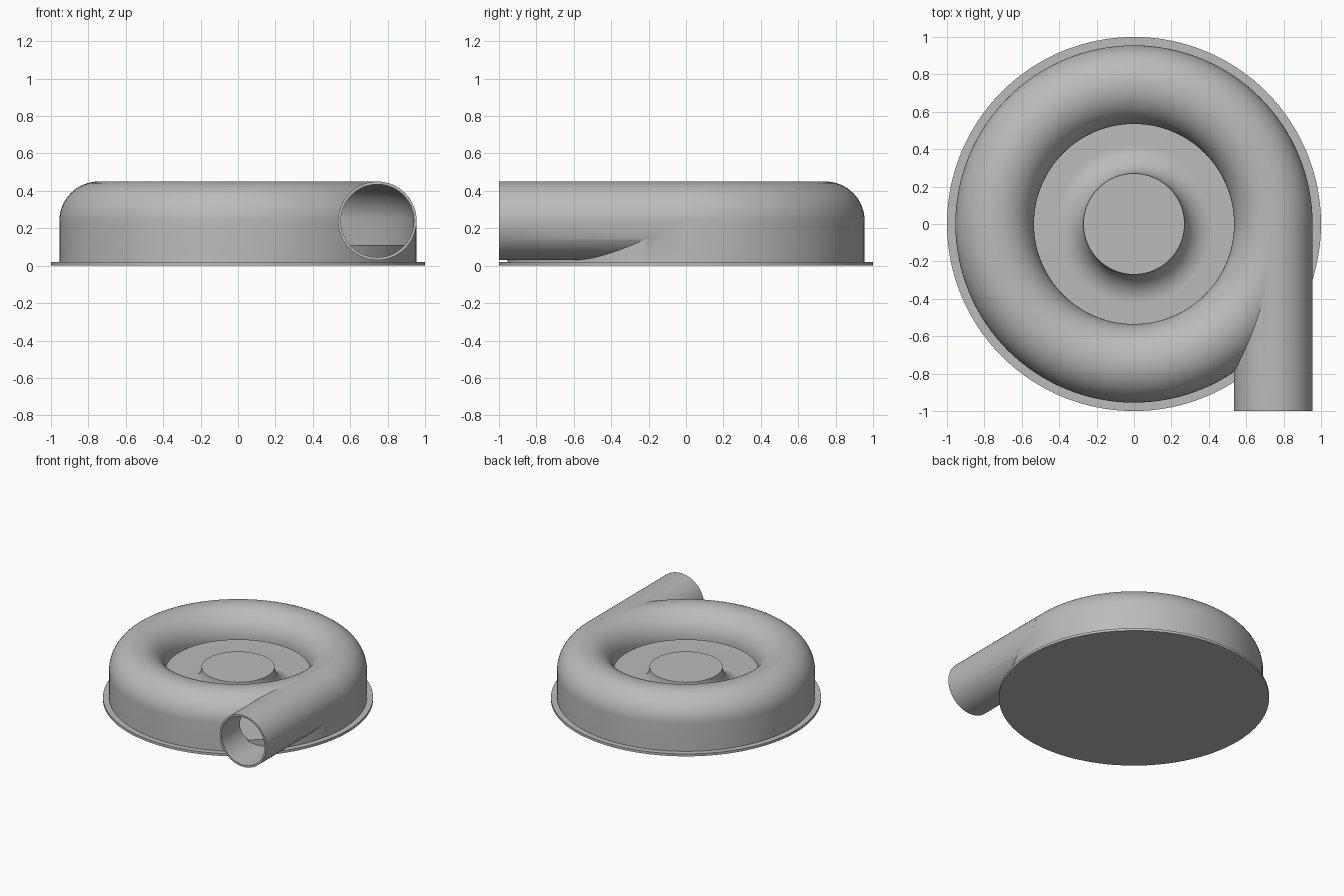
import bpy
import bmesh
from math import sin, cos, pi, radians
from mathutils import Matrix, Vector

if "Cube" in bpy.data.objects:
    bpy.data.objects.remove(bpy.data.objects["Cube"], do_unlink=True)

SEGMENTS = 128
RING, AXIS_Z = 0.745, 0.24      # centre line of the volute tube
OUTER, INNER = 0.21, 0.195      # tube radii

grey = bpy.data.materials.new("cast_grey")
grey.use_nodes = True
colour = (0.5, 0.5, 0.5, 1)
grey.diffuse_color = colour
grey.node_tree.nodes["Principled BSDF"].inputs["Base Color"].default_value = colour


def finish(name, bm):
    bmesh.ops.recalc_face_normals(bm, faces=bm.faces)
    mesh = bpy.data.meshes.new(name)
    bm.to_mesh(mesh)
    bm.free()
    mesh.materials.append(grey)
    obj = bpy.data.objects.new(name, mesh)
    bpy.context.collection.objects.link(obj)
    return obj


def arc(cx, cz, r, start, end, steps):
    angles = [radians(start + (end - start) * i / steps) for i in range(steps + 1)]
    return [(cx + r * cos(a), cz + r * sin(a)) for a in angles]


def lathe(name, profile):
    """Spin a radius/height profile, whose ends lie on the axis, around z."""
    bm = bmesh.new()
    verts = [bm.verts.new((r, 0, z)) for r, z in profile]
    edges = [bm.edges.new(pair) for pair in zip(verts, verts[1:])]
    bmesh.ops.spin(bm, geom=verts + edges, cent=(0, 0, 0), axis=(0, 0, 1),
                   angle=2 * pi, steps=SEGMENTS, use_duplicate=False)
    bmesh.ops.remove_doubles(bm, verts=bm.verts, dist=0.0001)
    return finish(name, bm)


def pipe(name, radius, y0, y1):
    bm = bmesh.new()
    place = Matrix.Translation(Vector((RING, (y0 + y1) / 2, AXIS_Z))) @ Matrix.Rotation(pi / 2, 4, "X")
    bmesh.ops.create_cone(bm, cap_ends=True, segments=96, radius1=radius,
                          radius2=radius, depth=y1 - y0, matrix=place)
    return finish(name, bm)


def combine(obj, other, operation):
    mod = obj.modifiers.new(operation.title(), "BOOLEAN")
    mod.operation, mod.object, mod.solver = operation, other, "EXACT"
    bpy.context.view_layer.update()
    graph = bpy.context.evaluated_depsgraph_get()
    result = bpy.data.meshes.new_from_object(obj.evaluated_get(graph))
    obj.modifiers.clear()
    obj.data = result
    bpy.data.objects.remove(other, do_unlink=True)


# Mounting plate
base = lathe("base_plate", [(0, 0), (1, 0), (1, 0.02), (0, 0.02)])

# Volute casing with its tangential outlet, hollowed to a thin shell
casing = lathe("volute_casing", [(0, 0.01), (RING + OUTER, 0.01)]
               + arc(RING, AXIS_Z, OUTER, 0, 180, 32)
               + [(RING - OUTER, 0.23), (0, 0.23)])
combine(casing, pipe("outlet_pipe", OUTER, -1, -0.02), "UNION")
cavity = lathe("cavity", [(0, 0.1), (RING + INNER, 0.1)]
               + arc(RING, AXIS_Z, INNER, 0, 180, 32)
               + [(RING - INNER, 0.236), (0, 0.236)])
combine(casing, cavity, "DIFFERENCE")
combine(casing, pipe("bore", INNER, -1.1, -0.03), "DIFFERENCE")

# Casing floor rising through a fillet to the central hub
hub = lathe("floor_and_hub", [(0, 0.015), (0.953, 0.015), (0.953, 0.11)]
            + arc(0.425, 0.265, 0.155, 270, 180, 16) + [(0, 0.265)])

# Smooth shading with crisp edges
bpy.ops.object.select_all(action="DESELECT")
for part in (base, casing, hub):
    part.select_set(True)
bpy.context.view_layer.objects.active = casing
bpy.ops.object.shade_smooth_by_angle(angle=radians(30))
